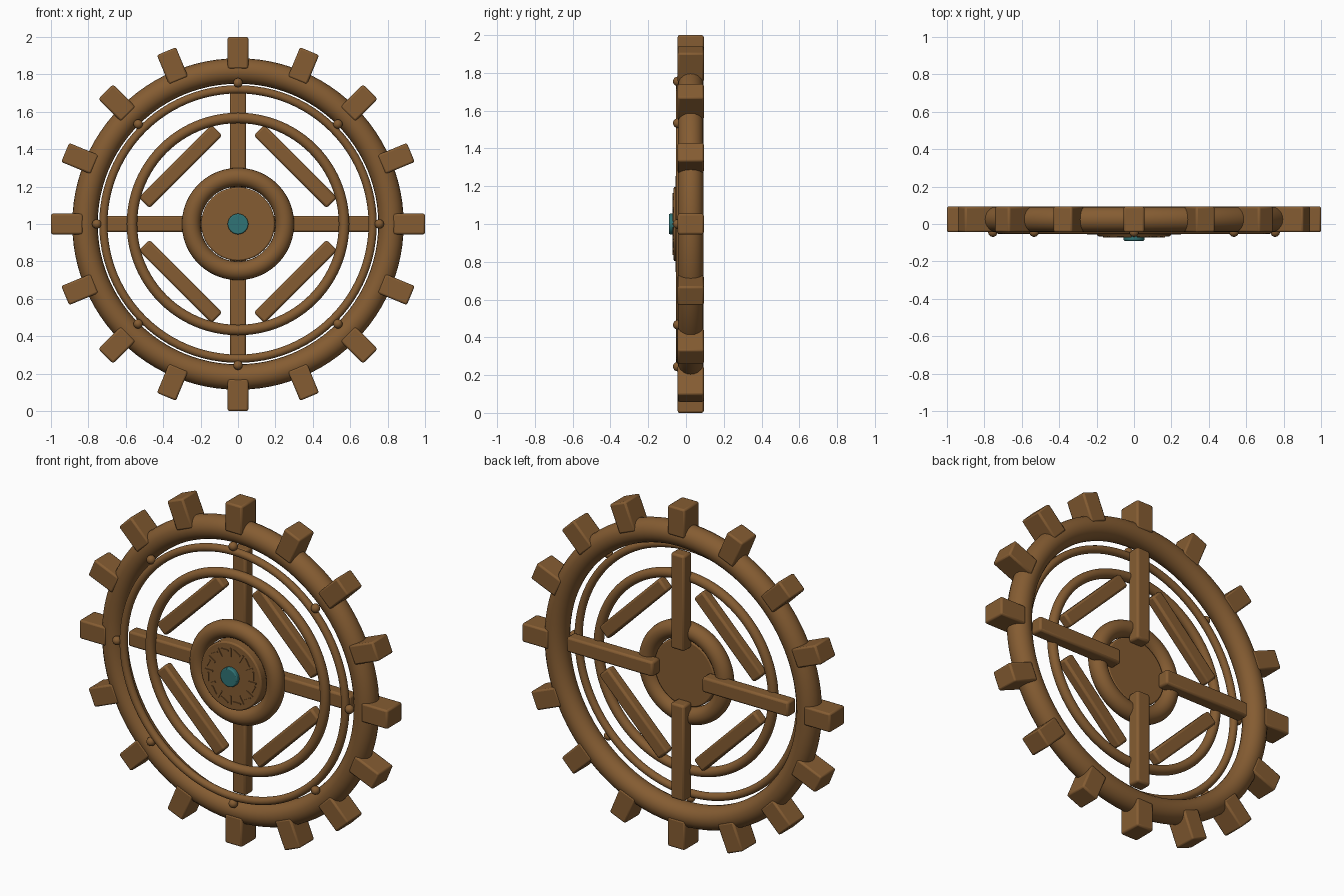
import bpy, math
from mathutils import Matrix, Vector

if "Cube" in bpy.data.objects:
    bpy.data.objects.remove(bpy.data.objects["Cube"])

CENTER = Vector((0, 0, 1))


def material(name, rgb):
    m = bpy.data.materials.new(name)
    m.diffuse_color = (*rgb, 1)
    m.use_nodes = True
    m.node_tree.nodes["Principled BSDF"].inputs["Base Color"].default_value = m.diffuse_color
    return m


brown = material("warm_brown", (0.235, 0.108, 0.032))
teal = material("teal", (0.03, 0.175, 0.18))


def finish(name, mat, bevel=0.0):
    ob = bpy.context.object
    ob.name = name
    ob.data.materials.append(mat)
    if bevel:
        b = ob.modifiers.new("soft_edges", 'BEVEL')
        b.width, b.segments = bevel, 2
        b.limit_method = 'ANGLE'
    bpy.ops.object.shade_smooth_by_angle(angle=math.radians(35))
    return ob


def ring(name, major, minor, y):
    bpy.ops.mesh.primitive_torus_add(
        major_radius=major, minor_radius=minor, major_segments=96, minor_segments=20,
        location=(0, y, 1), rotation=(math.pi / 2, 0, 0))
    return finish(name, brown)


def disc(name, radius, y0, y1, mat, bevel):
    bpy.ops.mesh.primitive_cylinder_add(
        vertices=64, radius=radius, depth=y1 - y0,
        location=(0, (y0 + y1) / 2, 1), rotation=(math.pi / 2, 0, 0))
    return finish(name, mat, bevel)


def block(name, angle, radius, size, y, bevel, twist=0.0):
    """Box of (radial, depth, tangential) size, placed at an angle around the hub."""
    bpy.ops.mesh.primitive_cube_add(size=1)
    ob = bpy.context.object
    ob.data.transform(Matrix.Diagonal((*size, 1)))
    ob.data.transform(Matrix.Rotation(twist, 4, 'Y'))
    ob.data.transform(Matrix.Translation((radius, y, 0)))
    ob.data.transform(Matrix.Rotation(-angle, 4, 'Y'))
    ob.location = CENTER
    return finish(name, brown, bevel)


# Concentric rings
ring("outer_rim", 0.818, 0.068, 0.025)
ring("thin_ring", 0.72, 0.022, -0.032)
ring("middle_ring", 0.567, 0.028, 0.0)
ring("hub_ring", 0.25, 0.05, -0.005)

# Teeth around the rim
for i in range(16):
    block(f"tooth_{i}", i * math.tau / 16, 0.915, (0.17, 0.138, 0.11), 0.025, 0.01)

# Four spokes and four diagonal braces
for i in range(4):
    a = i * math.pi / 2
    block(f"spoke_{i}", a, 0.44, (0.56, 0.075, 0.088), 0.045, 0.012)
    block(f"brace_{i}", a + math.pi / 4, 0.435, (0.08, 0.06, 0.55), 0.025, 0.012)

# Small studs between rim and thin ring
for i in range(8):
    a = i * math.tau / 8
    bpy.ops.mesh.primitive_uv_sphere_add(
        segments=20, ring_count=12, radius=0.025,
        location=(0.755 * math.cos(a), -0.044, 1 + 0.755 * math.sin(a)))
    finish(f"stud_{i}", brown)

# Hub disc with a raised toothed dial and a teal cap
disc("hub_disc", 0.197, -0.066, 0.015, brown, 0.008)
for i in range(12):
    a = i * math.tau / 12
    block(f"dial_tick_{i}", a, 0.14, (0.05, 0.008, 0.008), -0.067, 0)
    block(f"dial_edge_{i}", a + math.pi / 12, 0.152, (0.008, 0.008, 0.05), -0.067, 0, 0.25)
disc("center_cap", 0.055, -0.09, -0.05, teal, 0.006)
